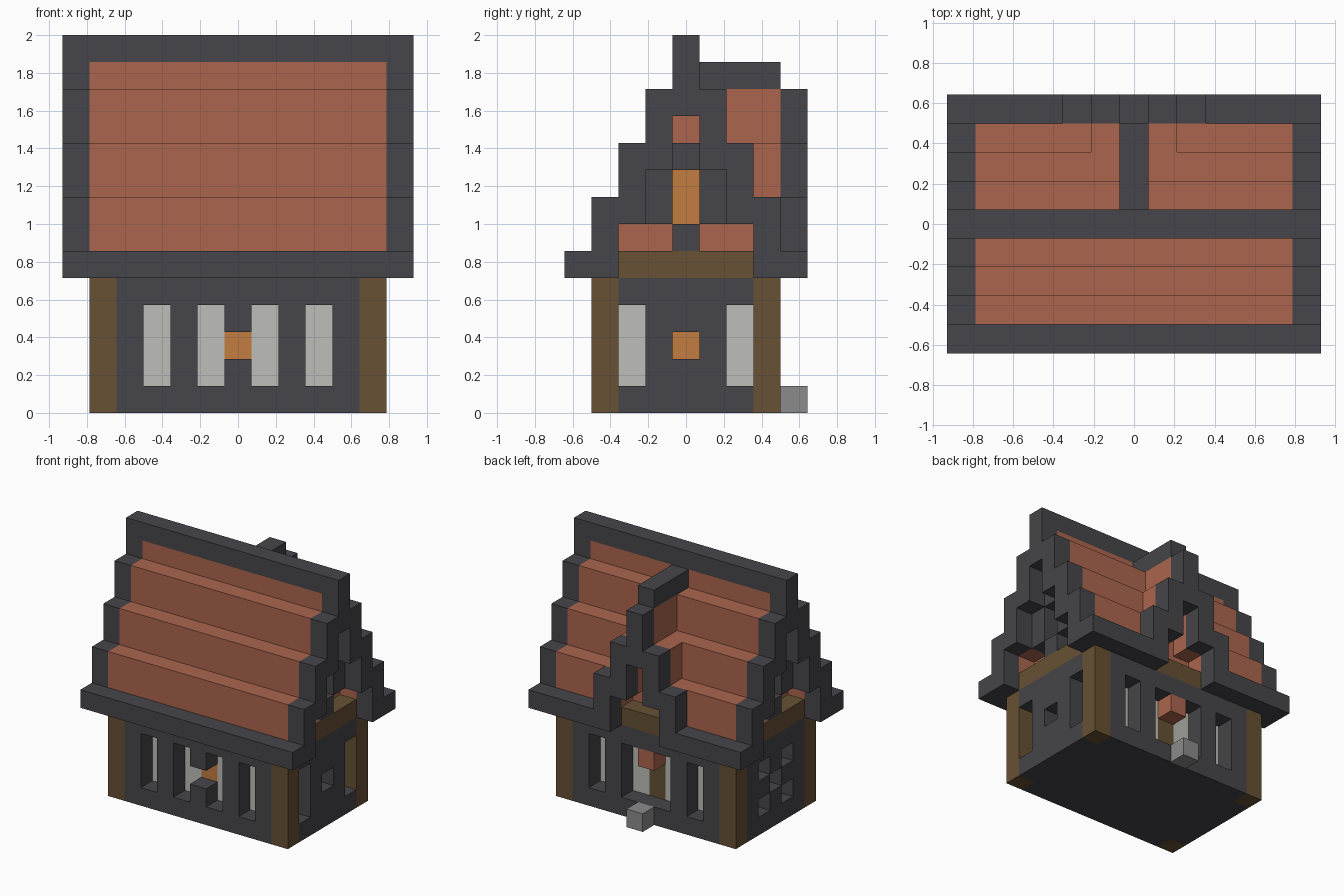
import bpy
import bmesh
from mathutils import Vector

cube = bpy.data.objects.get("Cube")
if cube:
    bpy.data.objects.remove(cube, do_unlink=True)

UNIT = 1 / 7  # edge length of one block


def material(name, r, g, b):
    m = bpy.data.materials.new(name)
    m.use_nodes = True
    m.diffuse_color = (r, g, b, 1)
    bsdf = m.node_tree.nodes["Principled BSDF"]
    bsdf.inputs["Base Color"].default_value = (r, g, b, 1)
    bsdf.inputs["Roughness"].default_value = 0.9
    return m


STONE = material("dark stone", 0.061, 0.060, 0.068)
TILE = material("terracotta tile", 0.41, 0.13, 0.077)
WOOD = material("brown wood", 0.135, 0.082, 0.034)
GLOW = material("orange lamp", 0.54, 0.20, 0.052)
PLASTER = material("pale plaster", 0.51, 0.52, 0.48)
STEP = material("grey step", 0.26, 0.26, 0.26)

blocks = {}  # block position -> part name
part_material = {}


def fill(part, mat, xs, ys, zs):
    """Fill an inclusive range of blocks; later parts replace earlier ones."""
    part_material[part] = mat
    for x in range(xs[0], xs[1] + 1):
        for y in range(ys[0], ys[1] + 1):
            for z in range(zs[0], zs[1] + 1):
                blocks[x, y, z] = part


def carve(xs, ys, zs):
    for x in range(xs[0], xs[1] + 1):
        for y in range(ys[0], ys[1] + 1):
            for z in range(zs[0], zs[1] + 1):
                blocks.pop((x, y, z), None)


def at(v):
    return (v, v)


# Ground floor: stone shell around a plaster core
fill("stone_walls", STONE, (-5, 5), (-3, 3), (0, 4))
fill("plaster_core", PLASTER, (-4, 4), (-2, 2), (1, 4))
for x in (-5, 5):
    for y in (-3, 3):
        fill("corner_posts", WOOD, at(x), at(y), (0, 4))

# Window slots in the front and back walls
for x in (-3, 3):
    for y in (-3, 3):
        carve(at(x), at(y), (1, 3))
for x in (-1, 1):
    carve(at(x), at(-3), (1, 3))
carve(at(0), at(-3), at(2))
fill("wall_lamps", GLOW, at(0), at(-2), at(2))

# Side windows: tall slots on one side, small panes on the other
for y in (-2, 2):
    carve(at(5), at(y), (1, 3))
for y in (-1, 1):
    for z in (1, 3):
        carve(at(-5), at(y), at(z))
for x in (-1, 1):
    carve(at(5 * x), at(0), at(2))
    fill("wall_lamps", GLOW, at(4 * x), at(0), at(2))

# Back doorway with door, lintel block and step
carve((-1, 1), at(3), (1, 3))
fill("door", WOOD, at(0), at(2), (1, 2))
fill("door_lintel", TILE, at(0), at(3), at(3))
fill("door_step", STEP, at(0), at(4), at(0))

# Beams carrying the roof
fill("roof_beams", WOOD, (-5, 5), (-3, 3), at(5))

# Stepped roof: tiles over a solid attic, stone verges at both ends
for row in range(4):
    low, high = 11 - 2 * row, 13 - 2 * row
    for y in {row, -row}:
        fill("roof_tiles", TILE, (-4, 4), at(y), (6, high))
        fill("roof_tiles", TILE, (-5, 5), at(y), (max(low, 6), high))
        for x in (-6, 6):
            fill("roof_verges", STONE, at(x), at(y), (low, high))
for y in (-4, 4):
    fill("eaves", STONE, (-6, 6), at(y), at(5))
fill("ridge", STONE, (-6, 6), at(0), at(13))

# Gable frames with a lamp-lit window set behind them
for side in (-1, 1):
    x = 5 * side
    for z in (6, 9):
        fill("gable_frames", STONE, at(x), at(0), at(z))
    for y in (-1, 1):
        fill("gable_frames", STONE, at(x), at(y), (7, 8))
    fill("gable_lamps", GLOW, at(4 * side), at(0), (7, 8))

# Back dormer: recess, stepped tiles, ridge and verge
carve((-1, 1), at(3), (6, 7))
carve((-1, 1), at(4), at(5))
for x in (-1, 1):
    fill("dormer_tiles", TILE, at(x), at(3), (7, 9))
fill("dormer_tiles", TILE, at(0), (2, 3), (9, 11))
fill("dormer_ridge", STONE, at(0), (1, 3), at(12))
for step in range(3):
    for x in {step, -step}:
        fill("dormer_verge", STONE, at(x), at(4), (9 - 2 * step, 11 - 2 * step))

# One mesh per part, made of the exposed block faces only
DIRECTIONS = [Vector(d) for d in ((1, 0, 0), (0, 1, 0), (0, 0, 1))]


def build(part, mat):
    bm = bmesh.new()
    for pos, owner in blocks.items():
        if owner != part:
            continue
        centre = Vector(pos) + Vector((0, 0, 0.5))
        for i, axis in enumerate(DIRECTIONS):
            u, v = DIRECTIONS[i - 2], DIRECTIONS[i - 1]
            for sign in (1, -1):
                n = axis * sign
                if tuple(int(a + b) for a, b in zip(pos, n)) in blocks:
                    continue
                corners = [(-1, -1), (1, -1), (1, 1), (-1, 1)][::sign]
                bm.faces.new([bm.verts.new((centre + (n + u * a + v * b) / 2) * UNIT)
                              for a, b in corners])
    bmesh.ops.remove_doubles(bm, verts=bm.verts[:], dist=0.001)
    mesh = bpy.data.meshes.new(part)
    bm.to_mesh(mesh)
    bm.free()
    mesh.materials.append(mat)
    bpy.context.collection.objects.link(bpy.data.objects.new(part, mesh))


for part, mat in part_material.items():
    if part in blocks.values():
        build(part, mat)
